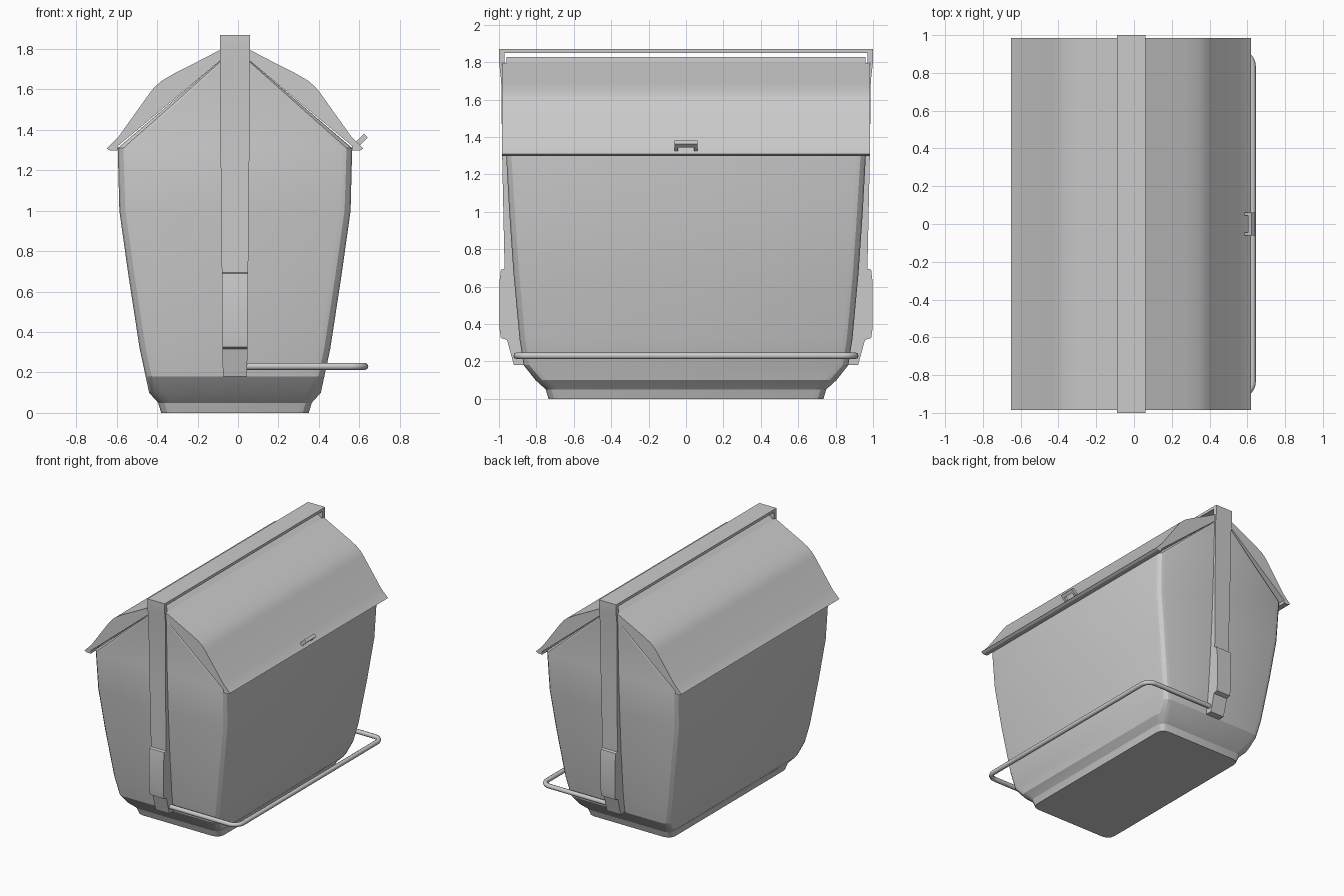
import bpy, bmesh, math

if "Cube" in bpy.data.objects:
    bpy.data.objects.remove(bpy.data.objects["Cube"])

CX = -0.015  # centre line of the container in x


def finish(bm, name, angle=25):
    bmesh.ops.recalc_face_normals(bm, faces=bm.faces)
    mesh = bpy.data.meshes.new(name)
    bm.to_mesh(mesh)
    bm.free()
    ob = bpy.data.objects.new(name, mesh)
    bpy.context.collection.objects.link(ob)
    bpy.ops.object.select_all(action='DESELECT')
    ob.select_set(True)
    bpy.context.view_layer.objects.active = ob
    bpy.ops.object.shade_smooth_by_angle(angle=math.radians(angle))
    return ob


def prism(name, pts, axis, lo, hi, width=None, angle=25):
    """Extrude a 2D outline along x or y; width(z) optionally scales x."""
    bm = bmesh.new()
    rings = []
    for t in (lo, hi):
        ring = []
        for a, z in pts:
            s = width(z) if width else 1
            co = (CX + t * s, a, z) if axis == 'x' else (CX + a, t, z)
            ring.append(bm.verts.new(co))
        rings.append(ring)
        bm.faces.new(ring)
    n = len(pts)
    for i in range(n):
        j = (i + 1) % n
        bm.faces.new((rings[0][i], rings[0][j], rings[1][j], rings[1][i]))
    return finish(bm, name, angle)


def mirrored(half):
    return half + [(-a, z) for a, z in reversed(half)]


def rounded_rect(hx, hy, r, seg=3):
    pts = []
    for k, (sx, sy) in enumerate(((1, 1), (-1, 1), (-1, -1), (1, -1))):
        for i in range(seg + 1):
            t = math.pi / 2 * (k + i / seg)
            pts.append((sx * (hx - r) + r * math.cos(t),
                        sy * (hy - r) + r * math.sin(t)))
    return pts


# Body: lofted rounded rectangles, closing into the gable under the lid
sections = [(0, .365, .735, .06), (.05, .38, .75, .06), (.10, .425, .805, .07),
            (.18, .442, .868, .06), (.32, .472, .89, .06), (.68, .527, .923, .06),
            (1.0, .572, .945, .06), (1.31, .58, .962, .055), (1.74, .075, .98, .015)]
bm = bmesh.new()
rings = [[bm.verts.new((CX + x, y, z)) for x, y in rounded_rect(hx, hy, r)]
         for z, hx, hy, r in sections]
for a, b in zip(rings, rings[1:]):
    for i in range(len(a)):
        j = (i + 1) % len(a)
        bm.faces.new((a[i], a[j], b[j], b[i]))
bm.faces.new(rings[0])
bm.faces.new(rings[-1])
finish(bm, "container_body", 20)

# Curved lid with straight underside and lipped eaves
lid = [(.075, 1.74), (.58, 1.32), (.58, 1.297), (.617, 1.297), (.635, 1.308),
       (.62, 1.322), (.575, 1.368), (.42, 1.585), (.395, 1.615), (.36, 1.645),
       (.295, 1.682), (.235, 1.712), (.075, 1.795)]
prism("curved_lid", mirrored(lid), 'y', -.985, .985)

# Ridge below the lifting frame
prism("lid_ridge", mirrored([(.075, 1.74), (.075, 1.795), (.03, 1.828)]), 'y', -.96, .96)

# Lifting frame: arch over the ridge with stepped lower sockets
frame = [(.97, 1.848), (.97, 1.7), (.94, 1.3), (.86, .6), (.84, .18),
         (.92, .18), (.957, .315), (.99, .325), (.998, .38), (.998, .62),
         (.99, .69), (.97, .695), (.983, 1.3), (.988, 1.7), (1.0, 1.8), (1.0, 1.87)]
prism("lifting_frame", mirrored(frame), 'x', -.075, .075,
      width=lambda z: .8 + .2 * min(1, max(0, (z - .18) / 1.5)), angle=15)

# Foot bar: bent tube on the right side
path = [(.03, -.905)]
r = .07
for sy, start in ((-1, -90), (1, 0)):
    for i in range(7):
        t = math.radians(start + 15 * i)
        path.append((.627 - r + r * math.cos(t), sy * (.905 - r) + r * math.sin(t)))
path.append((.03, .905))
curve = bpy.data.curves.new("foot_bar", 'CURVE')
curve.dimensions = '3D'
curve.bevel_depth = .018
curve.bevel_resolution = 2
curve.use_fill_caps = True
sp = curve.splines.new('POLY')
sp.points.add(len(path) - 1)
for p, (x, y) in zip(sp.points, path):
    p.co = (x, y, .23, 1)
bpy.context.collection.objects.link(bpy.data.objects.new("foot_bar", curve))


# Lid handle: two legs and a cross bar, tilted out from the eave
def tilted_box(name, u, y, du, dy):
    bpy.ops.mesh.primitive_cube_add(size=1)
    ob = bpy.context.object
    ob.name = name
    c = math.sqrt(.5)
    ob.location = (.585 + u * c, y, 1.325 + u * c)
    ob.rotation_euler = (0, -math.pi / 4, 0)
    ob.scale = (du, dy, .026)


for side in (-1, 1):
    tilted_box("handle_leg", .026, side * .053, .072, .018)
tilted_box("handle_grip", .054, 0, .026, .124)
